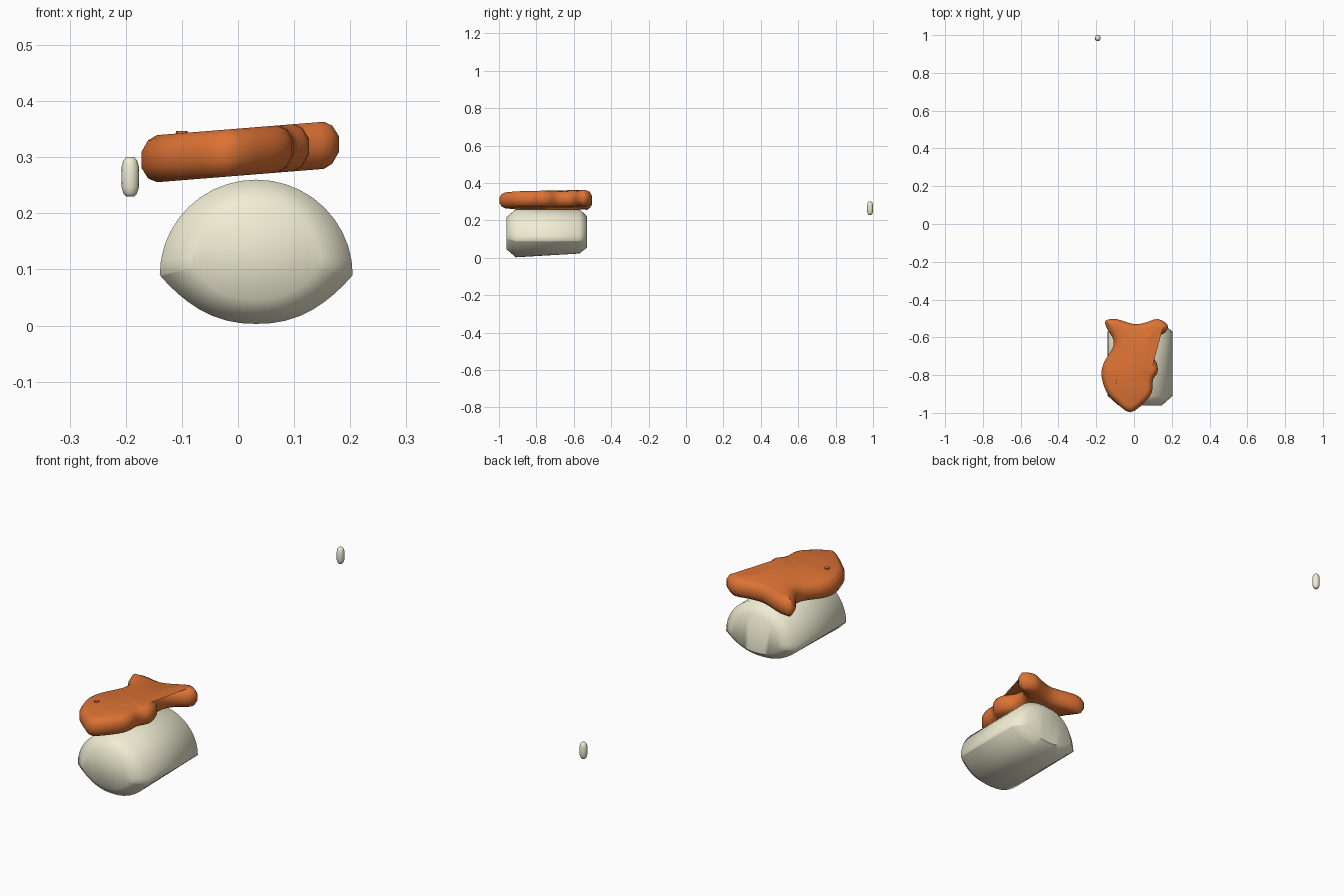
import bpy, bmesh, math
from mathutils import Vector

if "Cube" in bpy.data.objects:
    bpy.data.objects.remove(bpy.data.objects["Cube"])


def material(name, color):
    m = bpy.data.materials.new(name)
    m.diffuse_color = (*color, 1)
    m.use_nodes = True
    m.node_tree.nodes["Principled BSDF"].inputs["Base Color"].default_value = m.diffuse_color
    return m


def loft(name, rings, mat, angle):
    """Skin closed rings of points and cap both ends."""
    bm = bmesh.new()
    loops = [[bm.verts.new(p) for p in ring] for ring in rings]
    n = len(loops[0])
    for a, b in zip(loops, loops[1:]):
        for i in range(n):
            j = (i + 1) % n
            bm.faces.new((a[i], a[j], b[j], b[i]))
    caps = [bm.faces.new(loops[0][::-1]), bm.faces.new(loops[-1])]
    bmesh.ops.triangulate(bm, faces=caps)
    bmesh.ops.recalc_face_normals(bm, faces=bm.faces)
    me = bpy.data.meshes.new(name)
    bm.to_mesh(me)
    bm.free()
    ob = bpy.data.objects.new(name, me)
    bpy.context.collection.objects.link(ob)
    me.materials.append(mat)
    for o in bpy.context.selected_objects:
        o.select_set(False)
    ob.select_set(True)
    bpy.context.view_layer.objects.active = ob
    bpy.ops.object.shade_smooth_by_angle(angle=math.radians(angle))
    return ob


rice_mat = material("rice", (0.88, 0.85, 0.66))
fish_mat = material("fish", (0.72, 0.17, 0.035))


# rice block: domed section with a shallow belly, chamfered ends
def rice_ring(y, s, belly):
    pts = []
    for i in range(40):
        t = 2 * math.pi * i / 40
        u, v = math.cos(t), math.sin(t)
        z = 0.09 + 0.17 * v if v >= 0 else 0.09 - belly * (1 - abs(u) ** 2.3)
        pts.append((0.0325 + 0.172 * u * s, y, 0.13 + (z - 0.13) * s))
    return pts


loft("rice_block", [rice_ring(-0.96, 0.67, 0.085), rice_ring(-0.91, 1, 0.087),
                    rice_ring(-0.57, 1, 0.067), rice_ring(-0.53, 0.72, 0.065)], rice_mat, 50)

# fish slice: smooth outline seen from above
outline = [(-.02, -.997), (.055, -.945), (.095, -.89), (.10, -.825), (.125, -.785),
           (.12, -.735), (.092, -.69), (.09, -.64), (.115, -.6), (.165, -.575),
           (.178, -.535), (.125, -.503), (.06, -.522), (0, -.53), (-.095, -.503),
           (-.15, -.512), (-.145, -.55), (-.11, -.61), (-.115, -.66), (-.16, -.735),
           (-.172, -.805), (-.145, -.89), (-.09, -.95)]
P = [Vector(p) for p in outline]
smooth = []
for i in range(len(P)):
    a, b, c, d = (P[(i + k) % len(P)] for k in (-1, 0, 1, 2))
    for t in (0, 0.33, 0.67):
        smooth.append(0.5 * (2 * b + (c - a) * t + (2 * a - 5 * b + 4 * c - d) * t * t
                             + (3 * b - a - 3 * c + d) * t ** 3))


def fish_ring(inset, h):
    pts = []
    n = len(smooth)
    for i, p in enumerate(smooth):
        d = (smooth[(i + 2) % n] - smooth[i - 2]).normalized()
        q = p + Vector((-d.y, d.x)) * inset
        pts.append((q.x, q.y, 0.309 + 0.08 * q.x + h))
    return pts


loft("fish_slice", [fish_ring(i, h) for i, h in
                    ((0.028, -0.042), (0.012, -0.034), (0, -0.014), (0, 0.014),
                     (0.012, 0.034), (0.028, 0.042))], fish_mat, 60)

# fish eye: tiny raised dot
loft("fish_eye", [[(-0.10 + r * math.cos(k * math.pi / 4), -0.835 + r * math.sin(k * math.pi / 4), z)
                   for k in range(8)] for r, z in ((0.012, 0.335), (0.010, 0.347))], fish_mat, 40)

# single loose grain
grain = []
for k, r in ((-1, .45), (-.85, .75), (-.55, .95), (0, 1), (.55, .95), (.85, .75), (1, .45)):
    grain.append([(-0.192 + 0.016 * r * math.cos(t * math.pi / 8),
                   0.984 + 0.016 * r * math.sin(t * math.pi / 8), 0.265 + 0.035 * k)
                  for t in range(16)])
loft("loose_grain", grain, rice_mat, 60)
